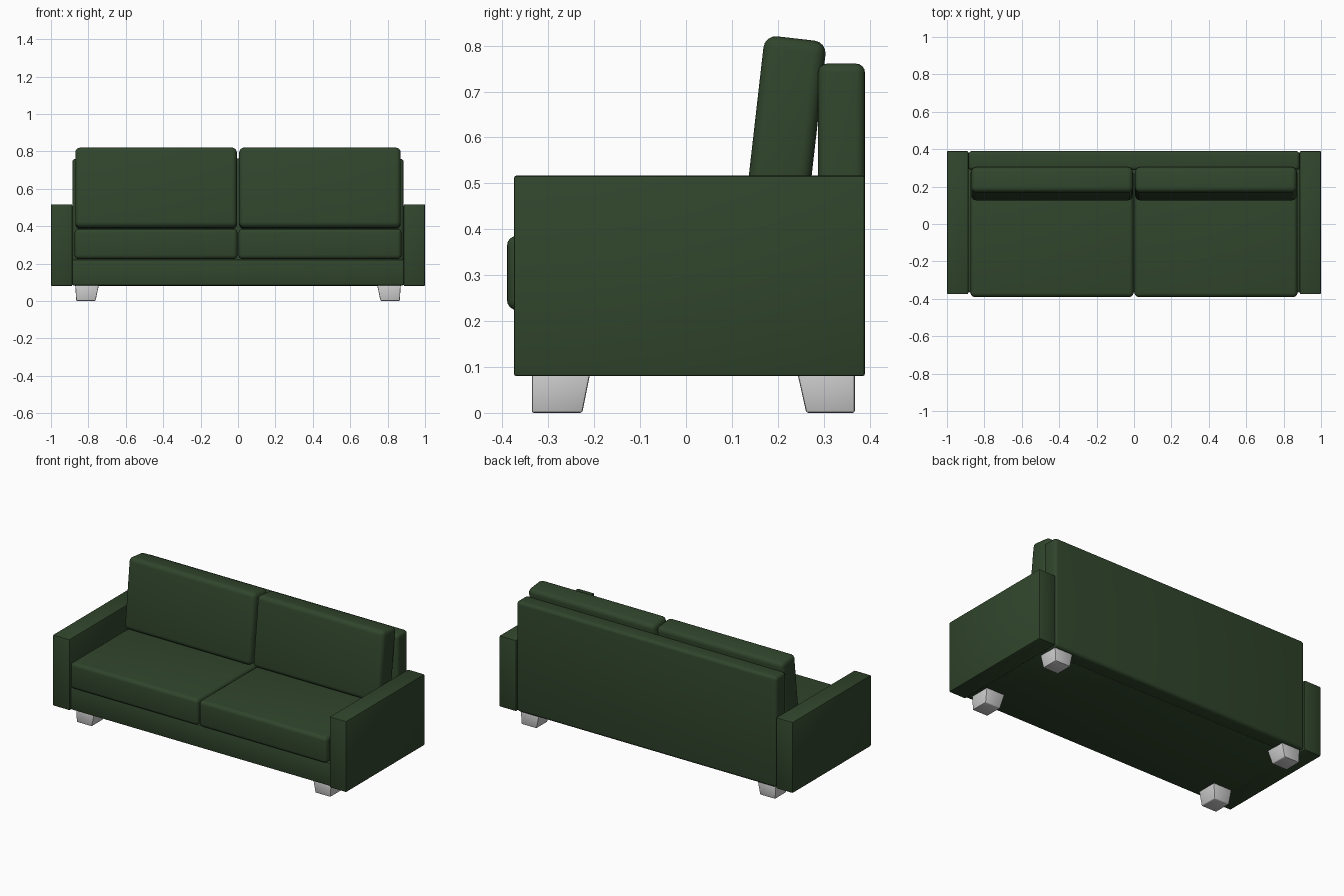
import bpy
import bmesh
from math import radians

if "Cube" in bpy.data.objects:
    bpy.data.objects.remove(bpy.data.objects["Cube"])

green = bpy.data.materials.new("green_fabric")
green.diffuse_color = (0.03, 0.06, 0.025, 1)
green.use_nodes = True
green.node_tree.nodes["Principled BSDF"].inputs["Base Color"].default_value = green.diffuse_color


def finish(obj, bevel, segments, mat=None):
    if mat:
        obj.data.materials.append(mat)
    mod = obj.modifiers.new("rounded_edges", 'BEVEL')
    mod.width = bevel
    mod.segments = segments
    mod.limit_method = 'NONE'
    bpy.ops.object.select_all(action='DESELECT')
    obj.select_set(True)
    bpy.context.view_layer.objects.active = obj
    bpy.ops.object.modifier_apply(modifier=mod.name)
    bpy.ops.object.shade_smooth_by_angle(angle=radians(40))
    return obj


def box(name, x, y, z, bevel, segments=3, tilt=0.0):
    """Rounded box from (min, max) ranges, optionally leaning back."""
    mesh = bpy.data.meshes.new(name)
    bm = bmesh.new()
    bmesh.ops.create_cube(bm, size=1)
    bmesh.ops.scale(bm, vec=(x[1] - x[0], y[1] - y[0], z[1] - z[0]), verts=bm.verts)
    bm.to_mesh(mesh)
    bm.free()
    obj = bpy.data.objects.new(name, mesh)
    bpy.context.collection.objects.link(obj)
    obj.location = [(r[0] + r[1]) / 2 for r in (x, y, z)]
    obj.rotation_euler.x = -tilt
    return finish(obj, bevel, segments, green)


def leg(name, sx, y_outer, y_top, y_bottom):
    """Block leg whose inner faces taper towards the floor."""
    obj_mesh = bpy.data.meshes.new(name)
    bm = bmesh.new()
    rings = []
    for z, xo, xi, yi in ((0, 0.865, 0.762, y_bottom), (0.085, 0.87, 0.744, y_top)):
        rings.append([bm.verts.new((sx * px, py, z)) for px, py in
                      ((xo, y_outer), (xi, y_outer), (xi, yi), (xo, yi))])
    low, high = rings
    bm.faces.new(low)
    bm.faces.new(high)
    for i in range(4):
        j = (i + 1) % 4
        bm.faces.new((low[i], low[j], high[j], high[i]))
    bmesh.ops.recalc_face_normals(bm, faces=bm.faces)
    bm.to_mesh(obj_mesh)
    bm.free()
    obj = bpy.data.objects.new(name, obj_mesh)
    bpy.context.collection.objects.link(obj)
    return finish(obj, 0.005, 2)


# Frame
box("base", (-0.886, 0.886), (-0.365, 0.30), (0.083, 0.222), 0.006, 2)
box("backrest", (-0.886, 0.886), (0.288, 0.39), (0.08, 0.761), 0.02, 4)

for side, s in (("left", -1), ("right", 1)):
    def span(a, b):
        return tuple(sorted((s * a, s * b)))
    # Arms
    box(side + "_arm", span(0.886, 1.0), (-0.375, 0.39), (0.08, 0.517), 0.006, 2)
    # Cushions
    box(side + "_seat_cushion", span(0.003, 0.874), (-0.39, 0.29), (0.224, 0.386), 0.022, 4)
    box(side + "_back_cushion", span(0.006, 0.87), (0.147, 0.283), (0.387, 0.817),
        0.027, 4, radians(6.5))
    # Legs
    leg(side + "_front_leg", s, -0.336, -0.209, -0.226)
    leg(side + "_back_leg", s, 0.368, 0.243, 0.262)
